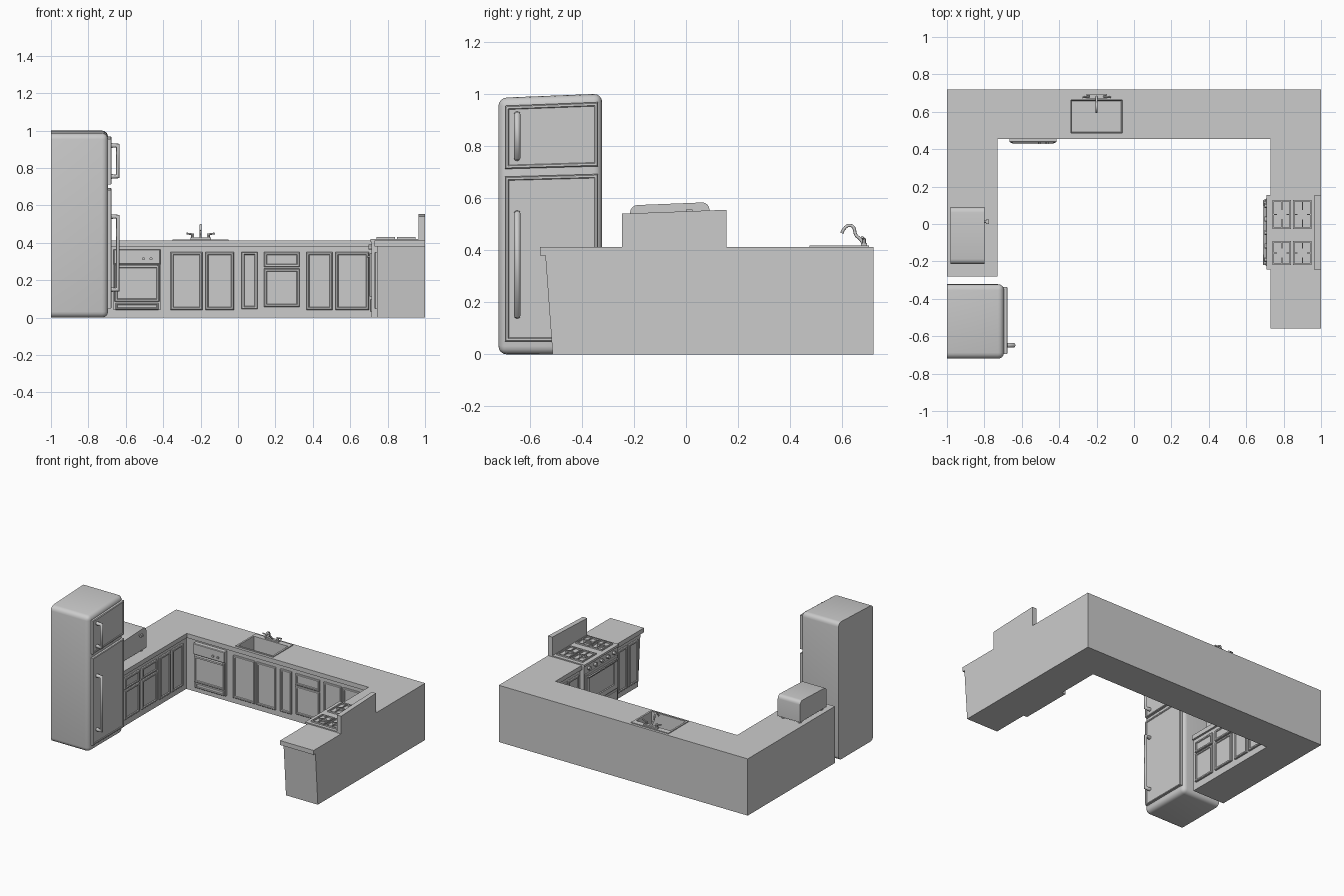
import bpy, bmesh
from mathutils import Matrix, Vector

if "Cube" in bpy.data.objects:
    bpy.data.objects.remove(bpy.data.objects["Cube"])


def finish(name, bm, smooth=False):
    bmesh.ops.recalc_face_normals(bm, faces=bm.faces)
    me = bpy.data.meshes.new(name)
    bm.to_mesh(me)
    bm.free()
    ob = bpy.data.objects.new(name, me)
    bpy.context.collection.objects.link(ob)
    if smooth:
        bpy.ops.object.select_all(action='DESELECT')
        ob.select_set(True)
        bpy.context.view_layer.objects.active = ob
        bpy.ops.object.shade_smooth_by_angle()
    return ob


def box_bm(x0, x1, y0, y1, z0, z1):
    bm = bmesh.new()
    m = Matrix.Translation(((x0 + x1) / 2, (y0 + y1) / 2, (z0 + z1) / 2))
    bmesh.ops.create_cube(bm, size=1, matrix=m @ Matrix.Diagonal((x1 - x0, y1 - y0, z1 - z0, 1)))
    return bm


def box(name, *dims):
    return finish(name, box_bm(*dims))


def prism(name, pts, z0, z1, toe=0):
    bm = bmesh.new()
    f = bm.faces.new([bm.verts.new((x, y, z0)) for x, y in pts])
    r = bmesh.ops.extrude_face_region(bm, geom=[f])
    for v in r['geom']:
        if isinstance(v, bmesh.types.BMVert):
            v.co.z = z1
    for v in bm.verts:
        if v.co.z == z0 and v.co.y < -.5:
            v.co.y += toe
    return finish(name, bm)


def cyl(name, a, b, r, n=12):
    a, b = Vector(a), Vector(b)
    bm = bmesh.new()
    m = Matrix.Translation((a + b) / 2) @ (b - a).to_track_quat('Z', 'Y').to_matrix().to_4x4()
    bmesh.ops.create_cone(bm, cap_ends=True, segments=n, radius1=r, radius2=r, depth=(b - a).length, matrix=m)
    return finish(name, bm, True)


def tube(name, pts, r, curved=False):
    cu = bpy.data.curves.new(name, 'CURVE')
    cu.dimensions = '3D'
    cu.bevel_depth, cu.bevel_resolution, cu.use_fill_caps = r, 2, True
    sp = cu.splines.new('NURBS' if curved else 'POLY')
    sp.points.add(len(pts) - 1)
    for p, co in zip(sp.points, pts):
        p.co = (*co, 1)
    if curved:
        sp.order_u, sp.use_endpoint_u, sp.resolution_u = 3, True, 5
    ob = bpy.data.objects.new(name, cu)
    bpy.context.collection.objects.link(ob)
    return ob


# wall directions: (axis along wall, outward normal)
WALLS = {'back': ((1, 0, 0), (0, -1, 0)), 'left': ((0, 1, 0), (1, 0, 0)), 'right': ((0, 1, 0), (-1, 0, 0))}


def panel(name, wall, plane, a0, a1, z0, z1, thick=.014, rim=.013, sink=.006, shear=0):
    """Door slab standing off a wall, chamfered, with a recessed centre."""
    u, n = map(Vector, WALLS[wall])
    base = Vector((0, plane, 0)) if wall == 'back' else Vector((plane, 0, 0))
    bm = bmesh.new()
    rings = [(0, 0), (0, thick - .004), (.004, thick)]
    if rim:
        rings += [(rim, thick), (rim + .003, thick - sink)]
    prev = None
    for ins, d in rings:
        ring = [bm.verts.new(base + u * a + n * d + Vector((0, 0, z))) for a, z in
                ((a0 + ins, z0 + ins), (a1 - ins, z0 + ins), (a1 - ins, z1 - ins), (a0 + ins, z1 - ins))]
        if prev:
            for i in range(4):
                j = (i + 1) % 4
                bm.faces.new((prev[i], prev[j], ring[j], ring[i]))
        else:
            bm.faces.new(ring)
        prev = ring
    bm.faces.new(prev)
    for v in bm.verts:
        v.co.z *= 1 + shear * (v.co.y + .34)
    return finish(name, bm)


# U-shaped cabinets and worktop
def u_shape(i, end):
    return [(-1, -.28), (-.73 - i, -.28), (-.73 - i, .455 + i), (.73 + i, .455 + i),
            (.73 + i, end), (1, end), (1, .72), (-1, .72)]


cabinets = prism('base_cabinets', u_shape(.014, -.54), 0, .38, toe=.028)
worktop = prism('worktop', u_shape(0, -.56), .38, .412)

# sink opening cut through worktop and cabinets
cutter = box('sink_cutter', -.338, -.062, .484, .672, .3, .6)
cutter.hide_render = True
for ob in (cabinets, worktop):
    mod = ob.modifiers.new('sink_hole', 'BOOLEAN')
    mod.operation, mod.object, mod.solver = 'DIFFERENCE', cutter, 'EXACT'
    bpy.context.view_layer.objects.active = ob
    bpy.ops.object.modifier_apply(modifier=mod.name)
bpy.data.objects.remove(cutter)

# sink basin: rim with the centre pushed down
bm = box_bm(-.35, -.05, .474, .702, .410, .418)
bm.faces.ensure_lookup_table()
top = max(bm.faces, key=lambda f: f.calc_center_median().z)
bottom = min(bm.faces, key=lambda f: f.calc_center_median().z)
bmesh.ops.delete(bm, geom=[bottom], context='FACES_ONLY')
bmesh.ops.inset_region(bm, faces=[top], thickness=.018)
for v in top.verts:
    if v.co.y > .6:
        v.co.y = .662
r = bmesh.ops.extrude_face_region(bm, geom=[top])
for v in r['geom']:
    if isinstance(v, bmesh.types.BMVert):
        v.co = Vector((-.2 + (v.co.x + .2) * .95, .577 + (v.co.y - .577) * .95, .315))
bmesh.ops.delete(bm, geom=[top], context='FACES_ONLY') if top.is_valid and top not in r['geom'] and top.calc_center_median().z > .4 else None
finish('sink', bm)
cyl('drain', (-.2, .58, .315), (-.2, .58, .319), .016)

# faucet
box('faucet_base', -.255, -.145, .672, .694, .416, .428)
tube('faucet_spout', [(-.2, .683, .42), (-.2, .67, .445), (-.2, .65, .455), (-.2, .645, .495),
                      (-.2, .61, .495), (-.2, .598, .465)], .006, True)
for s in (-1, 1):
    cyl('tap_stem', (-.2 + s * .042, .683, .42), (-.2 + s * .042, .683, .445), .008)
    cyl('tap_lever', (-.2 + s * .035, .683, .444), (-.2 + s * .075, .677, .45), .005)

# back wall doors and drawers
for a0, a1, z0, z1 in [(-.36, -.19, .042, .35), (-.175, -.022, .042, .35), (.018, .105, .045, .352),
                       (.14, .33, .27, .35), (.14, .33, .058, .262), (.365, .505, .042, .35), (.52, .7, .042, .35)]:
    panel('back_door', 'back', .469, a0, a1, z0, z1)
# left wall doors and drawers
for a0, a1, z0, z1 in [(-.25, -.08, .27, .35), (-.25, -.08, .05, .26), (-.05, .12, .27, .35), (-.05, .12, .05, .26),
                       (.15, .275, .045, .35), (.295, .42, .045, .35)]:
    panel('left_door', 'left', -.744, a0, a1, z0, z1)
# right wall doors on either side of the stove
for a0, a1 in [(-.5, -.39), (-.375, -.265), (.18, .3), (.315, .435)]:
    panel('right_door', 'right', .744, a0, a1, .045, .35)

# dishwasher
box('dishwasher_body', -.665, -.415, .45, .5, .04, .365)
panel('dishwasher_controls', 'back', .45, -.665, -.415, .285, .365, .014, 0)
panel('dishwasher_door', 'back', .45, -.66, -.42, .085, .28, .016)
panel('dishwasher_kick', 'back', .455, -.655, -.425, .042, .078, .014, .008)
box('dishwasher_handle', -.65, -.43, .428, .445, .268, .28)
for x in (-.505, -.465):
    cyl('dishwasher_knob', (x, .44, .315), (x, .427, .315), .008)

# stove
box('stove_body', .715, 1, -.24, .152, 0, .416)
box('stove_top', .708, .965, -.242, .155, .405, .42)
bm = box_bm(.965, 1, -.245, .155, .39, .55)
for v in bm.verts:
    if v.co.z > .5:
        v.co.z = .54 if v.co.y < 0 else .555
finish('stove_backsplash', bm)
panel('oven_door', 'right', .715, -.225, .137, .11, .345, .012, .04)
panel('oven_drawer', 'right', .715, -.225, .137, .03, .1, .01, 0)
tube('oven_handle', [(.708, -.215, .325), (.694, -.215, .325), (.694, .125, .325), (.708, .125, .325)], .006)
for i in range(5):
    y = -.19 + i * .072
    cyl('stove_knob', (.716, y, .377), (.697, y, .377), .013)
# burners with square grates
for x in (.79, .9):
    for y, h in ((.05, .074), (-.155, .06)):
        cyl('burner', (x, y, .419), (x, y, .426), .026)
        for s in (-1, 1):
            box('grate_side', x - .05, x + .05, y + s * h - .004, y + s * h + .004, .42, .43)
            box('grate_end', x + s * .046 - .004, x + s * .046 + .004, y - h, y + h, .42, .43)
        box('grate_bar_x', x - .05, x + .05, y - .003, y + .003, .424, .431)
        box('grate_bar_y', x - .003, x + .003, y - h, y + h, .424, .431)

# fridge: rounded everywhere except the back edges, slightly tilted top
bm = box_bm(-1, -.695, -.72, -.322, 0, 1)
edges = [e for e in bm.edges if max(v.co.x for v in e.verts) > -.8]
bmesh.ops.bevel(bm, geom=edges, offset=.032, segments=4, profile=.5, affect='EDGES')
for v in bm.verts:
    v.co.z *= 1 + .04 * (v.co.y + .34)
finish('fridge_body', bm, True)
for nm, z0, z1, h0, h1 in [('freezer', .722, .968, .755, .92), ('fridge', .05, .692, .15, .54)]:
    panel(nm + '_door', 'left', -.70, -.695, -.337, z0, z1, .024, .012, .004, .04)
    tube(nm + '_handle', [(-.68, -.648, h0), (-.643, -.648, h0), (-.643, -.648, h1), (-.68, -.648, h1)], .013)

# countertop oven on small feet, rounded along the top
bm = box_bm(-.98, -.8, -.215, .09, .43, .583)
edges = [e for e in bm.edges if all(v.co.z > .5 for v in e.verts)
         and abs(e.verts[0].co.x - e.verts[1].co.x) > .1]
bmesh.ops.bevel(bm, geom=edges, offset=.028, segments=4, profile=.5, affect='EDGES')
for v in bm.verts:
    if v.co.z > .5:
        v.co.z += .04 * (v.co.y - .06)
finish('small_oven', bm, True)
for x in (-.955, -.825):
    for y in (-.185, .06):
        cyl('small_oven_foot', (x, y, .41), (x, y, .432), .012)
cyl('small_oven_stem', (-.805, .012, .55), (-.785, .012, .55), .006)
box('small_oven_lever', -.79, -.775, .0, .024, .543, .557)
